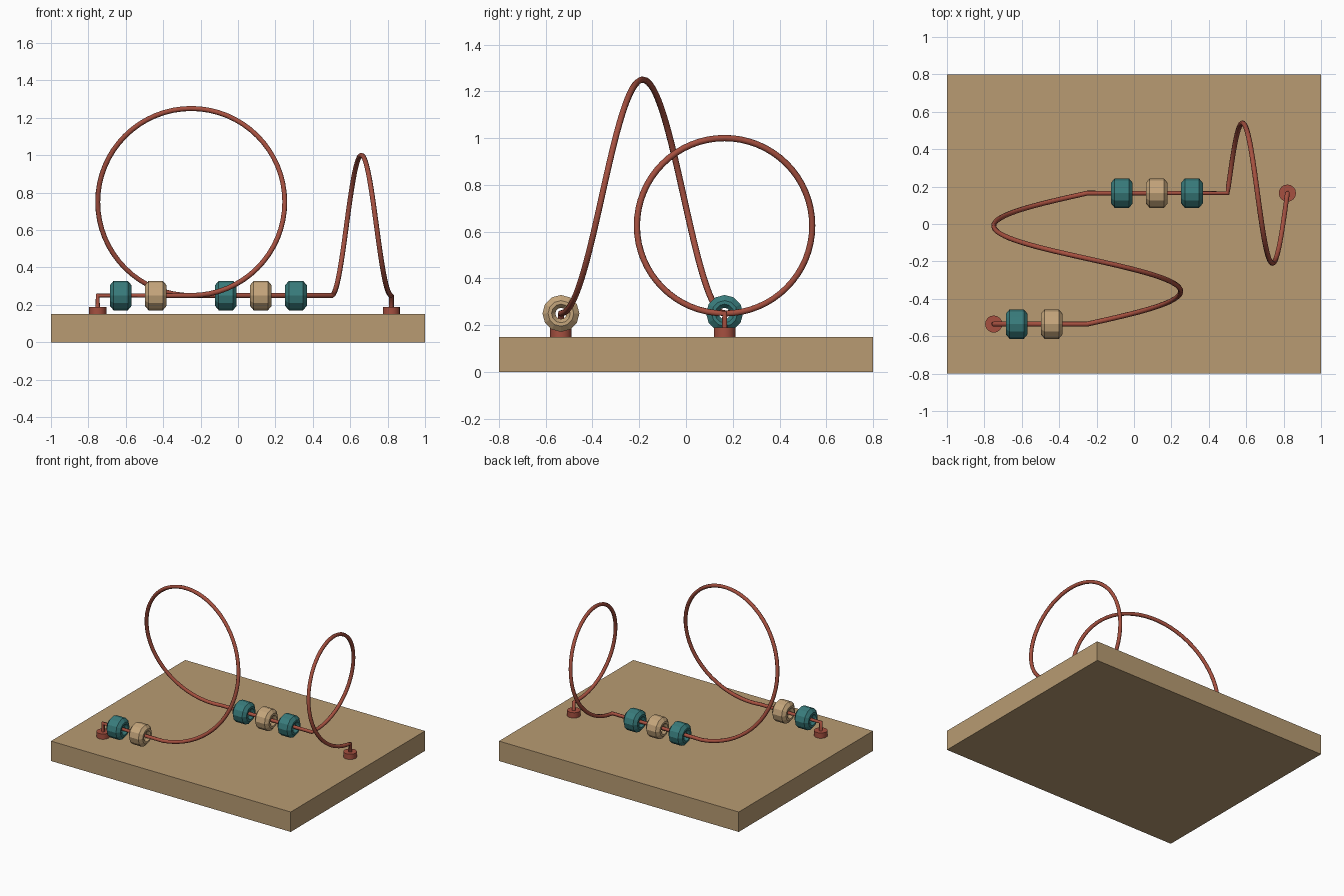
import bpy, bmesh
from math import sin, cos, pi, radians
from mathutils import Matrix, Vector

if "Cube" in bpy.data.objects:
    bpy.data.objects.remove(bpy.data.objects["Cube"])

def material(name, rgb):
    m = bpy.data.materials.new(name)
    m.diffuse_color = (*rgb, 1)
    m.use_nodes = True
    m.node_tree.nodes["Principled BSDF"].inputs["Base Color"].default_value = m.diffuse_color
    return m

WOOD = material("wood", (0.48, 0.33, 0.17))
RED = material("red_wire", (0.38, 0.08, 0.05))
TEAL = material("teal", (0.04, 0.2, 0.2))
TAN = material("tan", (0.56, 0.38, 0.2))

START, END = Vector((-0.75, -0.535, 0.25)), Vector((0.82, 0.165, 0.25))

# wooden base board
bpy.ops.mesh.primitive_cube_add(size=1, location=(0, 0, 0.075))
base = bpy.context.object
base.name = "base_board"
base.scale = (2, 1.6, 0.15)
base.data.materials.append(WOOD)

# wire path: post, run, big loop in xz, run, small loop in yz, post
path = [(START.x, START.y, 0.15), tuple(START)]
N = 64
for i in range(N + 1):
    t = i / N
    a = 2 * pi * t
    path.append((-0.25 + 0.5 * sin(a), START.y + 0.7 * t, 0.75 - 0.5 * cos(a)))
for i in range(N + 1):
    t = i / N
    a = 2 * pi * t
    path.append((0.5 + 0.32 * t, END.y + 0.375 * sin(a), 0.625 - 0.375 * cos(a)))
path.append((END.x, END.y, 0.15))

curve = bpy.data.curves.new("wire", 'CURVE')
curve.dimensions = '3D'
curve.bevel_depth = 0.0135
curve.bevel_resolution = 2
curve.use_fill_caps = True
spline = curve.splines.new('POLY')
spline.points.add(len(path) - 1)
for p, co in zip(spline.points, path):
    p.co = (*co, 1)
spline.use_smooth = True
curve.materials.append(RED)
wire = bpy.data.objects.new("bent_wire", curve)
bpy.context.collection.objects.link(wire)

# round feet where the wire enters the board
for name, p in (("start_foot", START), ("end_foot", END)):
    bpy.ops.mesh.primitive_cylinder_add(vertices=16, radius=0.046, depth=0.04,
                                        location=(p.x, p.y, 0.17))
    foot = bpy.context.object
    foot.name = name
    foot.data.materials.append(RED)
    bpy.ops.object.shade_smooth_by_angle(angle=radians(30))

# faceted beads: closed (x, radius) profile spun around the wire
PROFILE = [(-0.058, 0.04), (-0.058, 0.055), (-0.038, 0.079), (0.038, 0.079),
           (0.058, 0.055), (0.058, 0.04), (0.038, 0.024), (-0.038, 0.024)]

def bead(name, x, y, mat, sides=12):
    bm = bmesh.new()
    rings = []
    for s in range(sides):
        a = 2 * pi * s / sides
        rings.append([bm.verts.new((px, r * cos(a), r * sin(a))) for px, r in PROFILE])
    n = len(PROFILE)
    for s in range(sides):
        r0, r1 = rings[s], rings[(s + 1) % sides]
        for k in range(n):
            bm.faces.new((r0[k], r0[(k + 1) % n], r1[(k + 1) % n], r1[k]))
    bmesh.ops.recalc_face_normals(bm, faces=bm.faces)
    me = bpy.data.meshes.new(name)
    bm.to_mesh(me)
    bm.free()
    me.materials.append(mat)
    ob = bpy.data.objects.new(name, me)
    ob.location = (x, y, 0.25)
    bpy.context.collection.objects.link(ob)

for i, x in enumerate((-0.627, -0.44)):
    bead(f"front_bead_{i + 1}", x, START.y, (TEAL, TAN)[i % 2])
for i, x in enumerate((-0.065, 0.122, 0.31)):
    bead(f"back_bead_{i + 1}", x, END.y, (TEAL, TAN)[i % 2])
